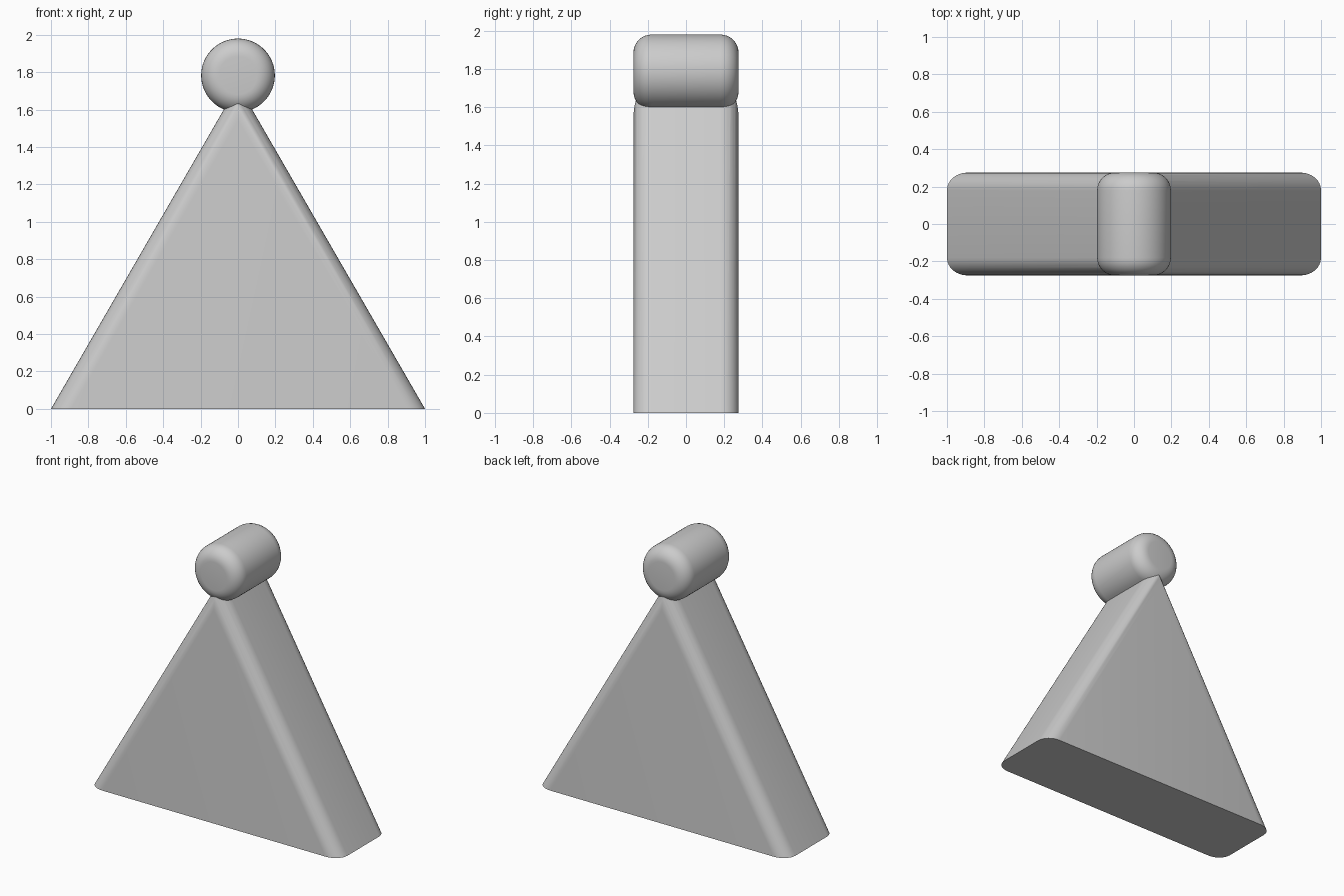
import bpy, bmesh, math
from mathutils import Matrix

if "Cube" in bpy.data.objects:
    bpy.data.objects.remove(bpy.data.objects["Cube"])

HALF_DEPTH = 0.275
ROUND = 0.095


def make_object(name, bm):
    bmesh.ops.recalc_face_normals(bm, faces=bm.faces)
    mesh = bpy.data.meshes.new(name)
    bm.to_mesh(mesh)
    bm.free()
    obj = bpy.data.objects.new(name, mesh)
    bpy.context.collection.objects.link(obj)
    return obj


# Wedge body: equilateral prism, rounded along the sloping edges only
bm = bmesh.new()
profile = [(-1, 0), (1, 0), (0, math.sqrt(3))]
face = bm.faces.new([bm.verts.new((x, -HALF_DEPTH, z)) for x, z in profile])
ext = bmesh.ops.extrude_face_region(bm, geom=[face])["geom"]
bmesh.ops.translate(bm, vec=(0, 2 * HALF_DEPTH, 0),
                    verts=[g for g in ext if isinstance(g, bmesh.types.BMVert)])
bmesh.ops.recalc_face_normals(bm, faces=bm.faces)
sloping = [e for e in bm.edges if abs(e.verts[0].co.z - e.verts[1].co.z) > 1]
bmesh.ops.bevel(bm, geom=sloping, offset=ROUND, offset_type='OFFSET',
                segments=8, profile=0.5, affect='EDGES')
body = make_object("wedge_body", bm)

# Top roller: cylinder lying front to back with rounded rims
bm = bmesh.new()
bmesh.ops.create_cone(bm, cap_ends=True, segments=64, radius1=0.197, radius2=0.197,
                      depth=2 * HALF_DEPTH,
                      matrix=Matrix.Translation((0, 0, 1.783)) @ Matrix.Rotation(math.pi / 2, 4, 'X'))
rims = [e for e in bm.edges if any(len(f.verts) > 4 for f in e.link_faces)]
bmesh.ops.bevel(bm, geom=rims, offset=0.095, segments=8, profile=0.5, affect='EDGES')
roller = make_object("top_roller", bm)

# Fuse the roller onto the body
union = body.modifiers.new("union", 'BOOLEAN')
union.operation = 'UNION'
union.solver = 'EXACT'
union.object = roller
bpy.context.view_layer.objects.active = body
body.select_set(True)
bpy.ops.object.modifier_apply(modifier=union.name)
bpy.data.objects.remove(roller)
bpy.ops.object.shade_smooth_by_angle(angle=math.radians(30))
